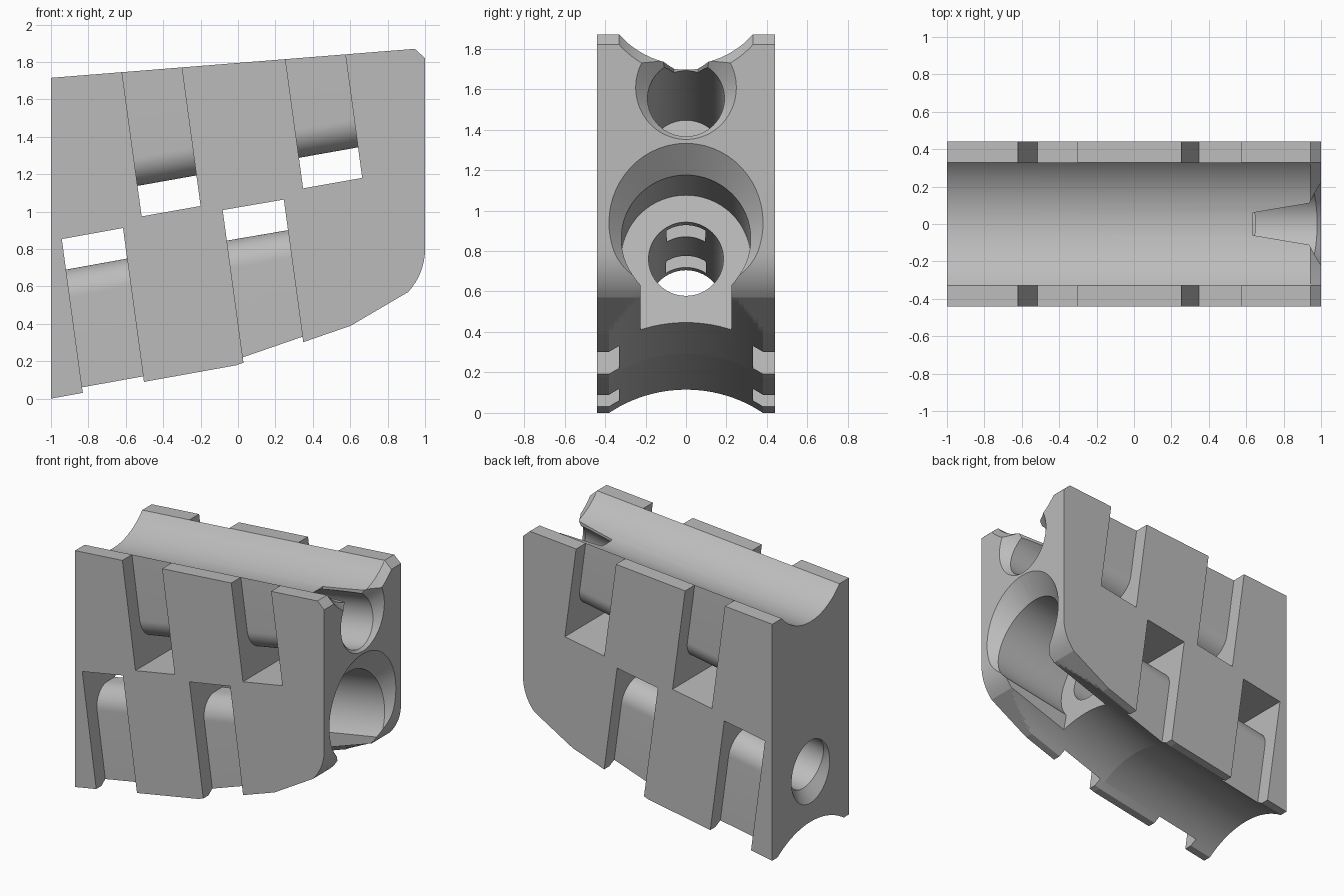
import bpy, bmesh
from math import sin, cos, sqrt, pi, radians
from mathutils import Vector, Matrix

old = bpy.data.objects.get("Cube")
if old:
    bpy.data.objects.remove(old)

grey = bpy.data.materials.new("light grey")
grey.use_nodes = True
colour = (0.5, 0.5, 0.5, 1)
grey.diffuse_color = colour
grey.node_tree.nodes["Principled BSDF"].inputs["Base Color"].default_value = colour

TILT = radians(10)
AXIS = Vector((cos(TILT), 0, sin(TILT)))


def loft(name, rings):
    """Closed solid through rings of matching points, capped at both ends."""
    bm = bmesh.new()
    loops = [[bm.verts.new(p) for p in ring] for ring in rings]
    n = len(loops[0])
    for a, b in zip(loops, loops[1:]):
        for i in range(n):
            j = (i + 1) % n
            bm.faces.new((a[i], a[j], b[j], b[i]))
    bm.faces.new(loops[0])
    bm.faces.new(loops[-1])
    bmesh.ops.recalc_face_normals(bm, faces=bm.faces)
    mesh = bpy.data.meshes.new(name)
    bm.to_mesh(mesh)
    bm.free()
    mesh.materials.append(grey)
    ob = bpy.data.objects.new(name, mesh)
    bpy.context.collection.objects.link(ob)
    return ob


# Body: side outline swept across the width, hollowed above and below
HALF = 0.44


def bottom_line(x):
    return 0.18 * (x + 1) if x < -0.01 else 0.178 + 0.345 * (x + 0.01)


def arch(y, radius, edge):
    y = min(abs(y), edge)
    return sqrt(radius ** 2 - y ** 2) - sqrt(radius ** 2 - edge ** 2)


under = [(x, bottom_line(x)) for x in (-1, -0.01, 0.6)]
under += [(0.6 + 0.031 * i, 0.388 + 0.0182 * i) for i in range(1, 10)]
for i in range(9):
    a = radians(42.7) * (1 - i / 8)
    under.append((0.661 + 0.339 * cos(a), 0.8 - 0.339 * sin(a)))
over = [(1, 1.82), (0.945, 1.87), (-1, 1.715)]


def section(y):
    rise, sink = arch(y, 0.685, 0.38), arch(y, 0.44, 0.33)
    ring = [(x, y, max(z, bottom_line(x) + rise)) for x, z in under]
    return ring + [(x, y, z - sink) for x, z in over]


half_ys = [0.33 * sin(pi / 2 * i / 12) for i in range(1, 13)] + [0.355, 0.38, HALF]
ys = [-y for y in reversed(half_ys)] + [0] + half_ys
body = loft("grooved_block", [section(y) for y in ys])
cutters = []


# Bores: turned cutters on tilted axes, given as (distance, radius) steps
def bore(name, origin, steps):
    spin = Matrix.Rotation(-TILT, 3, "Y")
    rings = []
    for d, r in steps:
        rings.append([Vector(origin) + spin @ Vector(
            (d, r * cos(2 * pi * i / 64), r * sin(2 * pi * i / 64))) for i in range(64)])
    cutters.append(loft(name, rings))


# Distances run from the right face along the axis, inward being negative
bore("main_bore", (1, 0, 0.87),
     [(-2.3, 0.185), (-0.6, 0.185)])
bore("wide_bore", (1, 0, 0.87),
     [(-0.63, 0.32), (-0.055, 0.32), (0.2, 0.575)])
bore("rear_countersink", (-1, 0, 0.517),
     [(-0.1, 0.315), (0.035, 0.18)])
bore("upper_bore", (1, 0, 1.563),
     [(-1.75, 0.19), (-0.055, 0.19), (0.1, 0.345)])

# Opening from the wide bore down through the underside
start = Vector((1, 0, 0.87)) - 0.63 * AXIS
down = Vector((sin(TILT), 0, -cos(TILT)))
corners = [start, start + AXIS, start + AXIS + down * 0.7, start + down * 0.7]
cutters.append(loft("lower_opening", [
    [c + Vector((0, y, 0)) for c in corners] for y in (-0.225, 0.225)]))

# Tapered notch joining the top groove to the upper bore
cutters.append(loft("tapered_notch", [
    [(x, -w, 1.6), (x, w, 1.6), (x, w, 1.85), (x, -w, 1.85)]
    for x, w in ((0.635, 0.06), (1.02, 0.125))]))


# Strap slots: pass through the block and down or up both sides of a rounded core
def strap_slot(name, a, b, up):
    run = Vector((-0.135, 0, 0.99)) * (1 if up else -1)
    gap, core, r, length = 0.165, 0.33, 0.15, 1.0
    prof = [(-0.6, 0), (0.6, 0), (0.6, length), (core, length)]
    arc = [(core - r + r * cos(pi / 2 * i / 14), gap + r - r * sin(pi / 2 * i / 14))
           for i in range(15)]
    prof += arc + [(-y, t) for y, t in reversed(arc)]
    prof += [(-core, length), (-0.6, length)]
    rings = [[Vector((x, y, z)) + run * t for y, t in prof] for x, z in (a, b)]
    cutters.append(loft(name, rings))


strap_slot("lower_slot_rear", (-0.942, 0.853), (-0.615, 0.912), False)
strap_slot("lower_slot_front", (-0.082, 1.008), (0.245, 1.064), False)
strap_slot("upper_slot_rear", (-0.515, 0.974), (-0.2, 1.03), True)
strap_slot("upper_slot_front", (0.348, 1.124), (0.664, 1.18), True)

# Cut everything out of the block
bpy.context.view_layer.objects.active = body
for ob in bpy.context.selected_objects:
    ob.select_set(False)
body.select_set(True)
for c in cutters:
    c.hide_render = True
    mod = body.modifiers.new(c.name, "BOOLEAN")
    mod.operation = "DIFFERENCE"
    mod.solver = "EXACT"
    mod.object = c
    bpy.ops.object.modifier_apply(modifier=mod.name)
for c in cutters:
    bpy.data.objects.remove(c)

bpy.ops.object.shade_smooth_by_angle(angle=radians(7.8))
